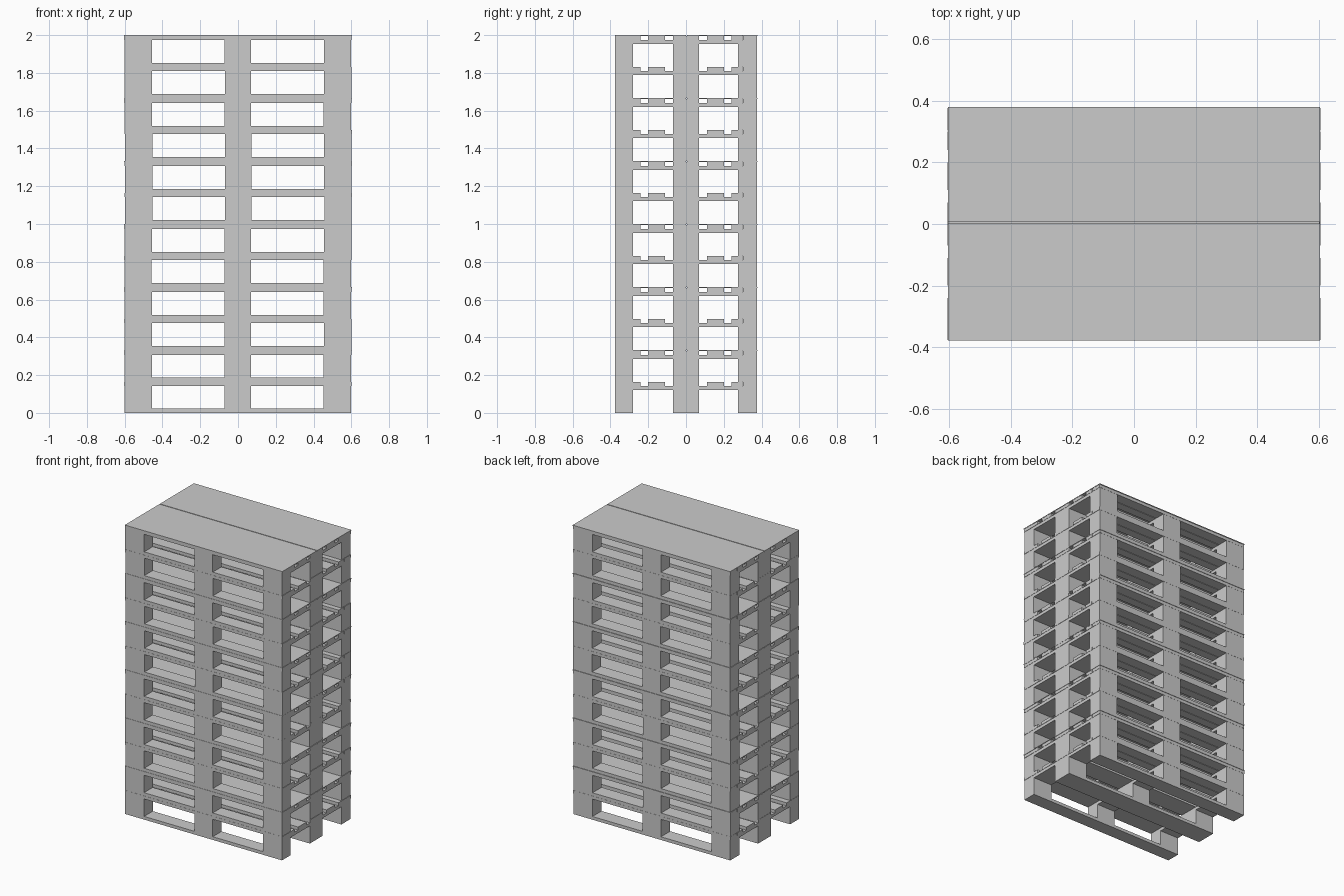
import bpy, bmesh, random
from mathutils import Matrix

if "Cube" in bpy.data.objects:
    bpy.data.objects.remove(bpy.data.objects["Cube"])

random.seed(4)
RUN, BLOCK, CROSS, DECK, SHEET = 0.022, 0.100, 0.021, 0.0212, 0.0049
PALLET = RUN + BLOCK + CROSS + DECK
PAIR = 2.0 / 6

X_COLS = [(-0.6, -0.455), (-0.07, 0.07), (0.455, 0.6)]
Y_ROWS = [(-0.375, -0.28), (-0.07, 0.07), (0.275, 0.375)]


def box_mesh(name, boxes):
    """One mesh out of boxes given as (x range, y range, z range)."""
    bm = bmesh.new()
    for ranges in boxes:
        mid = [(a + b) / 2 for a, b in ranges]
        size = [b - a for a, b in ranges]
        m = Matrix.Translation(mid) @ Matrix.Diagonal((*size, 1))
        bmesh.ops.create_cube(bm, size=1, matrix=m)
    mesh = bpy.data.meshes.new(name)
    bm.to_mesh(mesh)
    bm.free()
    return mesh


def place(name, mesh, loc):
    ob = bpy.data.objects.new(name, mesh)
    ob.location = loc
    bpy.context.collection.objects.link(ob)


# Heights of the layers inside one pallet
z1, z2, z3 = RUN, RUN + BLOCK, RUN + BLOCK + CROSS
DECK_X = (-0.602, 0.602)
# Deck boards across the depth, with the narrow split in the rear board
DECK_Y = [(-0.376, -0.24), (-0.2, -0.11), (-0.07, 0.07),
          (0.11, 0.2), (0.24, 0.299), (0.303, 0.376)]

parts = {
    "bottom_runners": box_mesh("bottom_runners", [((-0.6, 0.6), y, (0, z1)) for y in Y_ROWS]),
    "spacer_blocks": box_mesh("spacer_blocks", [(x, y, (z1, z2)) for x in X_COLS for y in Y_ROWS]),
    "cross_boards": box_mesh("cross_boards", [(x, (-0.375, 0.375), (z2, z3)) for x in X_COLS]),
    "deck_boards": box_mesh("deck_boards", [(DECK_X, y, (z3, PALLET)) for y in DECK_Y]),
}

# Two cover panels with a thin slit between them
cover = box_mesh("cover_panels", [((-0.603, 0.603), y, (0, SHEET))
                                  for y in [(-0.377, 0.001), (0.006, 0.379)]])

# Six pairs of pallets, each pair topped by a cover
for pair in range(6):
    base = pair * PAIR
    for level in range(2):
        dx = random.uniform(-0.002, 0.002)
        for name, mesh in parts.items():
            place(f"{name}_{pair * 2 + level + 1}", mesh, (dx, 0, base + level * PALLET))
    place(f"cover_panels_{pair + 1}", cover, (0, 0, base + PAIR - SHEET))
